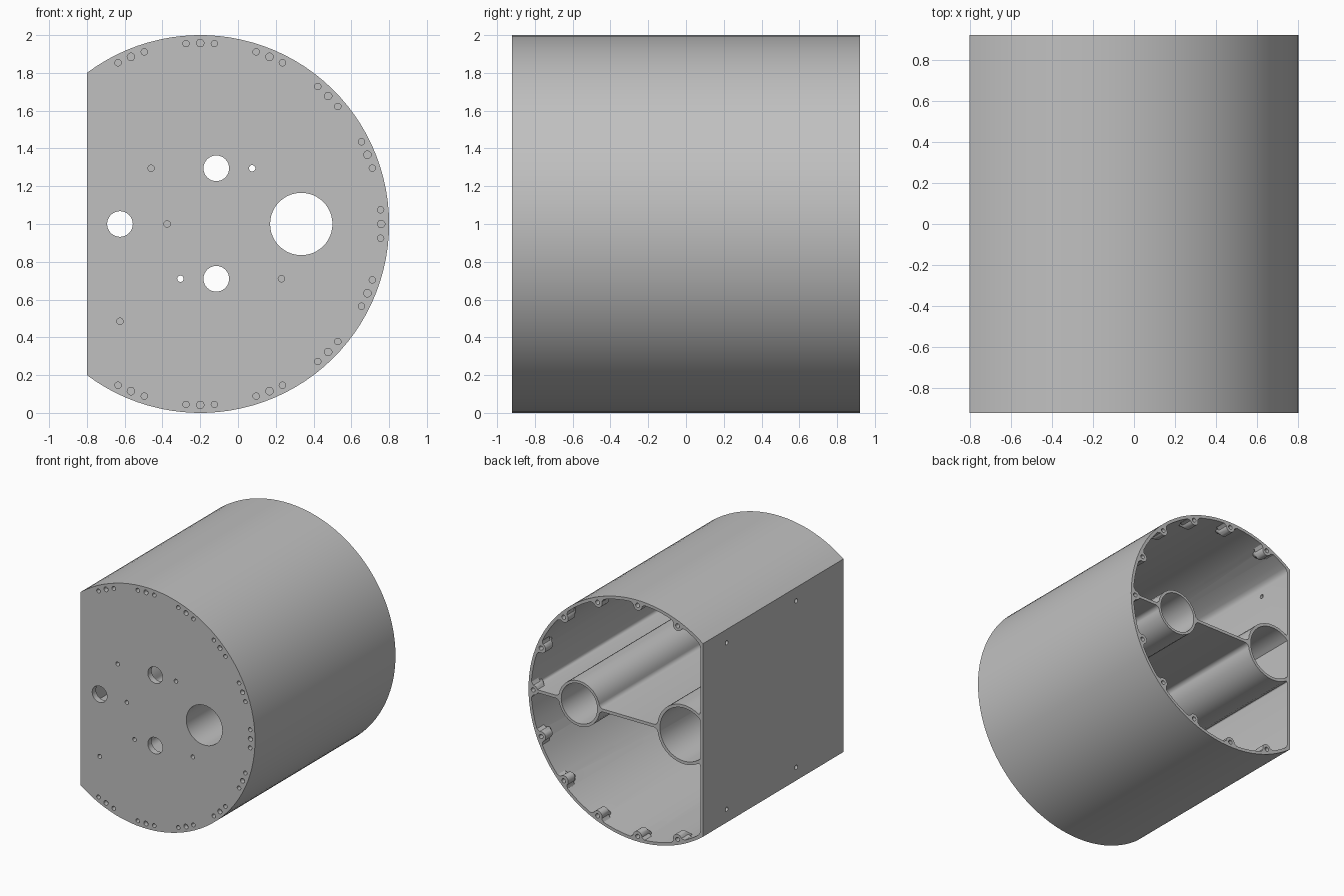
import bpy, bmesh
from math import sin, cos, asin, acos, pi, radians, hypot
from mathutils import Vector

if "Cube" in bpy.data.objects:
    bpy.data.objects.remove(bpy.data.objects["Cube"])

# Main dimensions
CX, CZ, R = -0.2, 1.0, 1.0       # drum axis and radius
FLAT, WALL, HALF = -0.8, 0.025, 0.92
FLOOR = -HALF + 0.05             # inner face of the front plate
RIB = 0.0125                     # half thickness of the webs
BIG, SMALL = (-0.625, 0.245, 0.22), (0.335, 0.188, 0.165)  # tube x, outer, inner

grey = bpy.data.materials.new("Light grey")
grey.use_nodes = True
grey.diffuse_color = (0.53, 0.53, 0.53, 1)
grey.node_tree.nodes["Principled BSDF"].inputs["Base Color"].default_value = (0.53, 0.53, 0.53, 1)


def arc(cx, cz, r, a, b, n):
    return [(cx + r * cos(a + (b - a) * i / n), cz + r * sin(a + (b - a) * i / n))
            for i in range(n + 1)]


def circle(cx, cz, r, n=24):
    return arc(cx, cz, r, 0, 2 * pi, n)[:-1]


def loft(bm, rings, fillet=0.0):
    """Closed solid through (y, profile) rings; sharp lengthwise corners are rounded."""
    loops = [[bm.verts.new((x, y, z)) for x, z in prof] for y, prof in rings]
    n = len(loops[0])
    faces = [bm.faces.new(loops[0]), bm.faces.new(loops[-1])]
    for a, b in zip(loops, loops[1:]):
        for i in range(n):
            faces.append(bm.faces.new((a[i], a[(i + 1) % n], b[(i + 1) % n], b[i])))
    bmesh.ops.recalc_face_normals(bm, faces=faces)
    if fillet:
        edges = []
        for i in range(n):
            p, q, s = (loops[0][(i + k) % n].co for k in (-1, 0, 1))
            if (q - p).angle(s - q) > radians(30):
                edges.append(bm.edges.get((loops[0][i], loops[1][i])))
        bmesh.ops.bevel(bm, geom=edges, offset=fillet, segments=4, profile=0.5, affect='EDGES')


def make(name, bm):
    mesh = bpy.data.meshes.new(name)
    bm.to_mesh(mesh)
    bm.free()
    obj = bpy.data.objects.new(name, mesh)
    bpy.context.collection.objects.link(obj)
    return obj


def cut(target, cutter):
    cutter.hide_render = True
    mod = target.modifiers.new("cut", 'BOOLEAN')
    mod.operation, mod.solver, mod.object = 'DIFFERENCE', 'EXACT', cutter
    bpy.context.view_layer.objects.active = target
    bpy.ops.object.modifier_apply(modifier=mod.name)
    bpy.data.objects.remove(cutter)


# Solid drum with one flat side
bm = bmesh.new()
a = acos((FLAT - CX) / R)
loft(bm, [(-HALF, arc(CX, CZ, R, -a, a, 72)), (HALF, arc(CX, CZ, R, -a, a, 72))])
housing = make("housing", bm)
housing.data.materials.append(grey)

# Upper and lower chambers, leaving the shell, webs and tube walls
inner, ri = FLAT + WALL, R - WALL
upper = arc(CX, CZ, ri, asin(RIB / ri), acos((inner - CX) / ri), 26)
upper += arc(BIG[0], CZ, BIG[1], acos((inner - BIG[0]) / BIG[1]), asin(RIB / BIG[1]), 11)
upper += arc(SMALL[0], CZ, SMALL[1], pi - asin(RIB / SMALL[1]), asin(RIB / SMALL[1]), 12)
lower = [(x, 2 * CZ - z) for x, z in upper]
bm = bmesh.new()
for prof in (upper, lower):
    loft(bm, [(FLOOR, prof), (HALF + 0.1, prof)], fillet=0.03)
chambers = make("chambers", bm)

# Screw bosses around the open rim, tapering into the shell
angles = [radians(22.5 * k) for k in range(-5, 6)]
bm = bmesh.new()
for t in angles:
    def boss(shift):
        local = [(1.02, 0.075), (0.975, 0.07), (0.962, 0.048)]
        local += arc(0.955, 0, 0.04, pi / 2, 3 * pi / 2, 10)
        local += [(r, -s) for r, s in reversed(local[:3])]
        return [(CX + (r + shift) * cos(t) - s * sin(t),
                 CZ + (r + shift) * sin(t) + s * cos(t)) for r, s in local]
    loft(bm, [(HALF + 0.2, boss(0)), (0.83, boss(0)), (0.76, boss(0.06))])
cut(chambers, make("bosses", bm))
cut(housing, chambers)

# Bores of the two tubes
bm = bmesh.new()
a = acos((inner - BIG[0]) / BIG[2])
bore = arc(BIG[0], CZ, BIG[2], -a, a, 36)
loft(bm, [(FLOOR, bore), (1, bore)])
bore = circle(SMALL[0], CZ, SMALL[2], 48)
loft(bm, [(-1, bore), (1, bore)])
cut(housing, make("bores", bm))

# Screw holes: trios in the front plate and one in each rear boss
bm = bmesh.new()


def hole(x, z, r, y0, y1):
    prof = circle(x, z, r, 32 if r > 0.05 else 14)
    loft(bm, [(y0, prof), (y1, prof)])


for t in angles:
    for d, r in ((-4.5, 0.017), (0, 0.02), (4.5, 0.017)):
        u = t + radians(d)
        hole(CX + 0.958 * cos(u), CZ + 0.958 * sin(u), r, -1, -HALF + 0.04)
    hole(CX + 0.958 * cos(t), CZ + 0.958 * sin(t), 0.018, HALF - 0.08, 1)

# Ports and pilot holes in the front plate
for x, z in ((-0.115, 1.295), (-0.115, 0.71), (-0.625, 1.0)):
    hole(x, z, 0.068, -1, FLOOR + 0.05)
for x, z in ((0.075, 1.295), (-0.305, 0.71)):
    hole(x, z, 0.017, -1, FLOOR + 0.05)
for x, z in ((-0.46, 1.295), (0.23, 0.71), (-0.375, 1.0), (-0.625, 0.485)):
    hole(x, z, 0.017, -1, -HALF + 0.04)

# Mounting holes through the flat side
for y in (-0.3, 0.61):
    for z in (0.31, 1.69):
        rings = [[bm.verts.new((x, y + p, z + q)) for p, q in circle(0, 0, 0.018, 14)]
                 for x in (FLAT - 0.05, inner + 0.03)]
        faces = [bm.faces.new(ring) for ring in rings]
        for i in range(14):
            j = (i + 1) % 14
            faces.append(bm.faces.new((rings[0][i], rings[0][j], rings[1][j], rings[1][i])))
        bmesh.ops.recalc_face_normals(bm, faces=faces)
cut(housing, make("holes", bm))

# Smooth the curves, keep the rims sharp
for obj in bpy.context.selected_objects:
    obj.select_set(False)
housing.select_set(True)
bpy.context.view_layer.objects.active = housing
bpy.ops.object.shade_smooth_by_angle(angle=radians(30))
